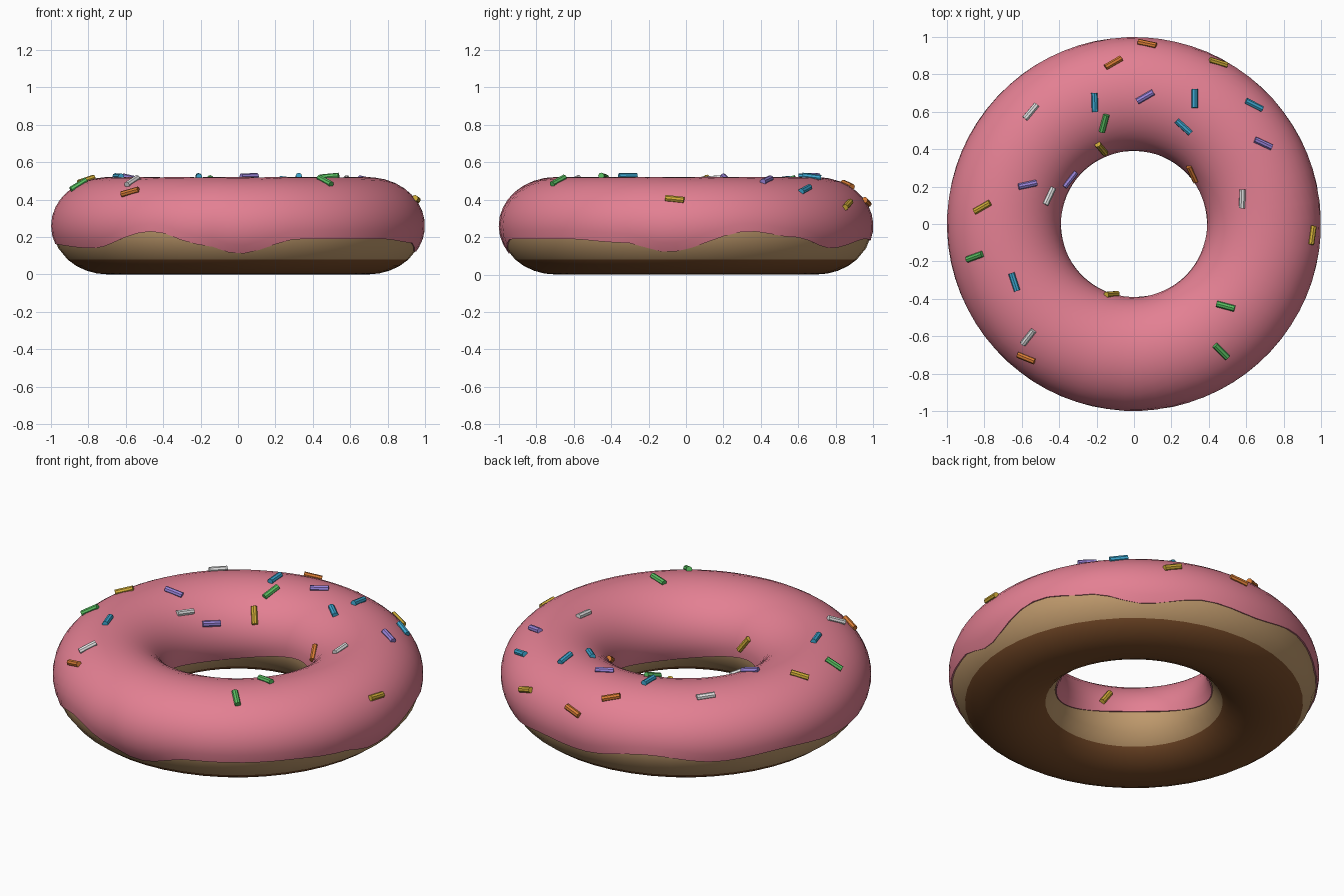
import bpy, bmesh, math
from mathutils import Vector, Matrix

cube = bpy.data.objects.get("Cube")
if cube:
    bpy.data.objects.remove(cube, do_unlink=True)

RING, WIDE, TALL = 0.695, 0.305, 0.26    # ring radius and half sizes of the section


def material(name, rgb):
    mat = bpy.data.materials.new(name)
    mat.use_nodes = True
    colour = (*rgb, 1)
    mat.diffuse_color = colour
    mat.node_tree.nodes["Principled BSDF"].inputs["Base Color"].default_value = colour
    return mat


def add_object(name, bm, mats, smooth=True):
    bmesh.ops.recalc_face_normals(bm, faces=bm.faces)
    mesh = bpy.data.meshes.new(name)
    bm.to_mesh(mesh)
    bm.free()
    for mat in mats:
        mesh.materials.append(mat)
    if smooth:
        mesh.shade_smooth()
        mesh.set_sharp_from_angle(angle=math.radians(50))
    obj = bpy.data.objects.new(name, mesh)
    bpy.context.collection.objects.link(obj)
    return obj


def ring_point(around, section, wide, tall, middle):
    r = RING + wide * math.cos(section)
    return Vector((r * math.cos(around), r * math.sin(around),
                   middle + tall * math.sin(section)))


def loft(bm, columns, closed_section):
    """Join columns of points around the ring with quads."""
    verts = [[bm.verts.new(p) for p in col] for col in columns]
    for i, col in enumerate(verts):
        after = verts[(i + 1) % len(verts)]
        for j in range(len(col) - (0 if closed_section else 1)):
            k = (j + 1) % len(col)
            bm.faces.new((col[j], after[j], after[k], col[k]))


# Dough ring, fried brown underneath with a pale band above
DOUGH_WIDE, DOUGH_TALL, BROWN_TOP = 0.298, 0.255, 0.08
low = math.asin(BROWN_TOP / DOUGH_TALL - 1)
under = [math.pi - low + (math.pi + 2 * low) * i / 8 for i in range(8)]
over = [low + (math.pi - 2 * low) * i / 16 for i in range(16)]
bm = bmesh.new()
loft(bm, [[ring_point(math.tau * i / 48, s, DOUGH_WIDE, DOUGH_TALL, DOUGH_TALL)
           for s in under + over] for i in range(48)], True)
for face in bm.faces:
    face.material_index = 0 if face.calc_center_median().z < BROWN_TOP else 1
add_object("dough_ring", bm, [material("fried brown", (0.2, 0.075, 0.023)),
                              material("pale dough", (0.52, 0.32, 0.15))])

# Icing with a wavy drip line: (degrees around, height of the outer edge)
DRIPS = [(-173, .16), (-143, .14), (-117, .23), (-102, .16), (-90, .11), (-70, .19),
         (-40, .19), (-20, .17), (-6, .12), (20, .23), (35, .2), (53, .14),
         (75, .19), (90, .18), (113, .23), (135, .19), (155, .21), (187, .16)]


def outer_edge(degrees):
    for (a, za), (b, zb) in zip(DRIPS, DRIPS[1:]):
        if a <= degrees <= b:
            t = (1 - math.cos(math.pi * (degrees - a) / (b - a))) / 2
            return za + (zb - za) * t


def inner_edge(degrees):
    return 0.2 - 0.05 * math.cos(2 * math.radians(degrees + 40))


def icing_column(degrees):
    start = math.asin(outer_edge(degrees) / TALL - 1)
    end = math.pi - math.asin(inner_edge(degrees) / TALL - 1)
    around = math.radians(degrees)
    col = [ring_point(around, start + (end - start) * j / 20, WIDE, TALL, TALL)
           for j in range(21)]
    # lips tucked into the dough
    first = ring_point(around, start, WIDE * 0.95, TALL * 0.95, TALL)
    last = ring_point(around, end, WIDE * 0.95, TALL * 0.95, TALL)
    return [first] + col + [last]


bm = bmesh.new()
loft(bm, [icing_column(-173 + 360 * i / 72) for i in range(72)], False)
add_object("icing", bm, [material("pink icing", (0.77, 0.215, 0.29))])

# Sprinkles lying on the icing: (x, y, heading in degrees) for each colour
SPRINKLES = {
    "orange": ((0.68, 0.2, 0.035), [(.07, .96, -12), (-.11, .86, 30), (.315, .27, -65),
                                    (-.575, -.715, -22)]),
    "yellow": ((0.64, 0.42, 0.04), [(.45, .86, -17), (-.175, .405, -50), (-.81, .09, 30),
                                    (.95, -.06, 82), (-.12, -.38, 5)]),
    "white": ((0.78, 0.78, 0.78), [(-.55, .6, 50), (-.455, .15, 65), (.58, .135, 88),
                                   (-.565, -.605, 52)]),
    "blue": ((0.045, 0.38, 0.62), [(-.21, .65, 92), (.325, .67, 90), (.64, .635, -27),
                                   (.265, .52, -42), (-.64, -.31, -72)]),
    "purple": ((0.32, 0.23, 0.7), [(.06, .68, 30), (.69, .43, -25), (-.57, .21, 12),
                                   (-.345, .24, 52)]),
    "green": ((0.1, 0.52, 0.12), [(-.16, .54, 75), (-.85, -.175, 20), (.49, -.44, -15),
                                  (.465, -.68, -45)]),
}


def sprinkle(name, mat, x, y, heading):
    r = math.hypot(x, y)
    across = max(-0.98, min(0.98, (r - RING) / WIDE))
    rise = math.sqrt(1 - across * across)
    normal = Vector((x / r * across / WIDE, y / r * across / WIDE, rise / TALL)).normalized()
    h = math.radians(heading)
    along = Vector((math.cos(h), math.sin(h), 0))
    along.z = -along.dot(normal) / normal.z
    along.normalize()
    side = normal.cross(along)
    turn = Matrix((side, normal, along)).transposed().to_4x4()
    place = Matrix.Translation(Vector((x, y, TALL + TALL * rise)) + normal * 0.004)
    bm = bmesh.new()
    bmesh.ops.create_cone(bm, cap_ends=True, segments=8, radius1=0.017, radius2=0.017,
                          depth=0.1, matrix=place @ turn)
    add_object(name, bm, [mat], smooth=False)


for colour, (rgb, places) in SPRINKLES.items():
    mat = material(colour + " sprinkle", rgb)
    for n, spot in enumerate(places, 1):
        sprinkle(f"{colour}_sprinkle_{n}", mat, *spot)
